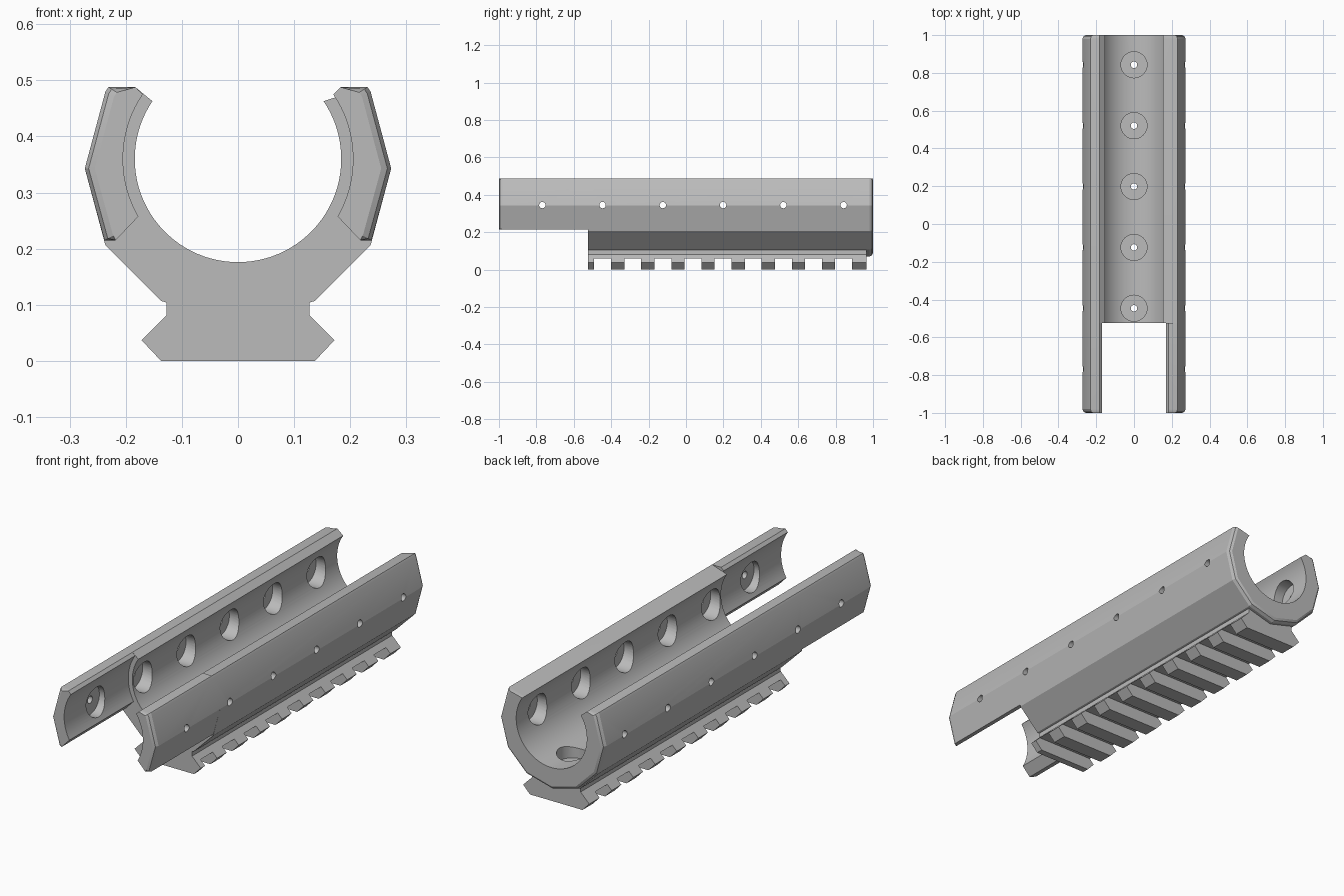
import bpy, bmesh
from math import sin, cos, pi, radians
from mathutils import Matrix

cube = bpy.data.objects.get("Cube")
if cube:
    bpy.data.objects.remove(cube, do_unlink=True)

grey = bpy.data.materials.new("plain grey")
grey.use_nodes = True
COLOUR = (0.5, 0.5, 0.5, 1)
grey.diffuse_color = COLOUR
grey.node_tree.nodes["Principled BSDF"].inputs["Base Color"].default_value = COLOUR

BORE_Z, SHELL_Z = 0.36, 0.343       # centres of the bore and of the outer shell
STEP = -0.523                       # where the lower body starts
PITCH, FIRST = 0.1611, -0.446       # rail slot spacing and first slot
EASE = [(0, 0.935), (0.006, 0.975), (0.02, 1)]   # rounded end: depth, scale


def new_object(name, bm):
    bmesh.ops.recalc_face_normals(bm, faces=bm.faces)
    mesh = bpy.data.meshes.new(name)
    bm.to_mesh(mesh)
    bm.free()
    ob = bpy.data.objects.new(name, mesh)
    bpy.context.collection.objects.link(ob)
    mesh.materials.append(grey)
    return ob


def loft(name, inner, outer, sections, side=1):
    """Extrude a closed x-z profile along y; only outer points shrink at eased ends."""
    bm = bmesh.new()
    rings = []
    for y, s in sections:
        pts = inner + [(x * s, SHELL_Z + (z - SHELL_Z) * s) for x, z in outer]
        rings.append([bm.verts.new((x * side, y, z)) for x, z in pts])
    n = len(rings[0])
    for a, b in zip(rings, rings[1:]):
        for i in range(n):
            j = (i + 1) % n
            bm.faces.new((a[i], a[j], b[j], b[i]))
    bm.faces.new(rings[0])
    bm.faces.new(rings[-1])
    return new_object(name, bm)


def arc(radius, start, end, count):
    angles = [radians(start + (end - start) * i / count) for i in range(count + 1)]
    return [(radius * cos(a), BORE_Z + radius * sin(a)) for a in angles]


def shell(start, end):
    """Corners of the twelve-sided outer shell."""
    return [(0.273 * cos(radians(a)), SHELL_Z + 0.273 * sin(radians(a)))
            for a in range(start, end + 1, 30)]


def cylinders(name, radius, side_half, low, high):
    """Cross holes through both walls plus vertical holes through the floor."""
    bm = bmesh.new()

    def add(depth, matrix):
        bmesh.ops.create_cone(bm, cap_ends=True, segments=32, radius1=radius,
                              radius2=radius, depth=depth, matrix=matrix)
    for i in range(-1, 5):
        y = FIRST + 2 * PITCH * i
        add(2 * side_half, Matrix.Translation((0, y, 0.345)) @ Matrix.Rotation(pi / 2, 4, "Y"))
        if i >= 0:
            add(high - low, Matrix.Translation((0, y, (low + high) / 2)))
    return new_object(name, bm)


def cut(ob, cutters):
    bpy.context.view_layer.objects.active = ob
    for c in cutters:
        mod = ob.modifiers.new("cut", "BOOLEAN")
        mod.operation, mod.solver, mod.object = "DIFFERENCE", "EXACT", c
        bpy.ops.object.modifier_apply(modifier=mod.name)


# Main body: open cradle with a round bore
lip = (0.183, 0.488)
rim = (0.231, 0.488)
body = loft("cradle_body",
            arc(0.184, 34, -214, 64) + [(-lip[0], lip[1])],
            [(-rim[0], rim[1])] + shell(150, 390) + [rim, lip][:1] ,
            [(STEP, 1)] + [(1 - d, s) for d, s in reversed(EASE)])

# Forward side walls
wing_inner = [lip] + arc(0.205, 34, -30, 18) + [(0.218, 0.215)]
wing_outer = [(0.238, 0.215)] + shell(0, 30) + [rim]
wing_sections = [(-1 + d, s) for d, s in EASE] + [(STEP, 1)]
wings = [loft(n, wing_inner, wing_outer, wing_sections, s)
         for n, s in (("left_front_wall", 1), ("right_front_wall", -1))]

# The right lip corner closes the body profile with a slanted cut
bm = bmesh.new()
bm.from_mesh(body.data)
bm.free()

# Underside rail
half = [(0.137, 0), (0.172, 0.037), (0.127, 0.082), (0.127, 0.115)]
rail = loft("underside_rail", half + [(-x, z) for x, z in reversed(half)], [],
            [(STEP, 1), (0.965, 1)])

# Cutters: rail slots, wide counterbores, narrow pin holes
bm = bmesh.new()
for i in range(9):
    bmesh.ops.create_cube(bm, size=1, matrix=Matrix.Translation((0, FIRST + PITCH * i, 0))
                          @ Matrix.Diagonal((0.5, 0.09, 0.12, 1)))
slots = new_object("slot_cutter", bm)
bores = cylinders("counterbore_cutter", 0.069, 0.232, 0.13, 0.25)
pins = cylinders("pin_cutter", 0.017, 0.4, -0.05, 0.25)

cut(rail, [slots, pins])
for part in [body] + wings:
    cut(part, [bores, pins])
for helper in (slots, bores, pins):
    bpy.data.objects.remove(helper, do_unlink=True)

# Smooth the round surfaces, keep the flats crisp
for part in [body, rail] + wings:
    bpy.ops.object.select_all(action="DESELECT")
    part.select_set(True)
    bpy.context.view_layer.objects.active = part
    bpy.ops.object.shade_smooth_by_angle(angle=radians(25))
